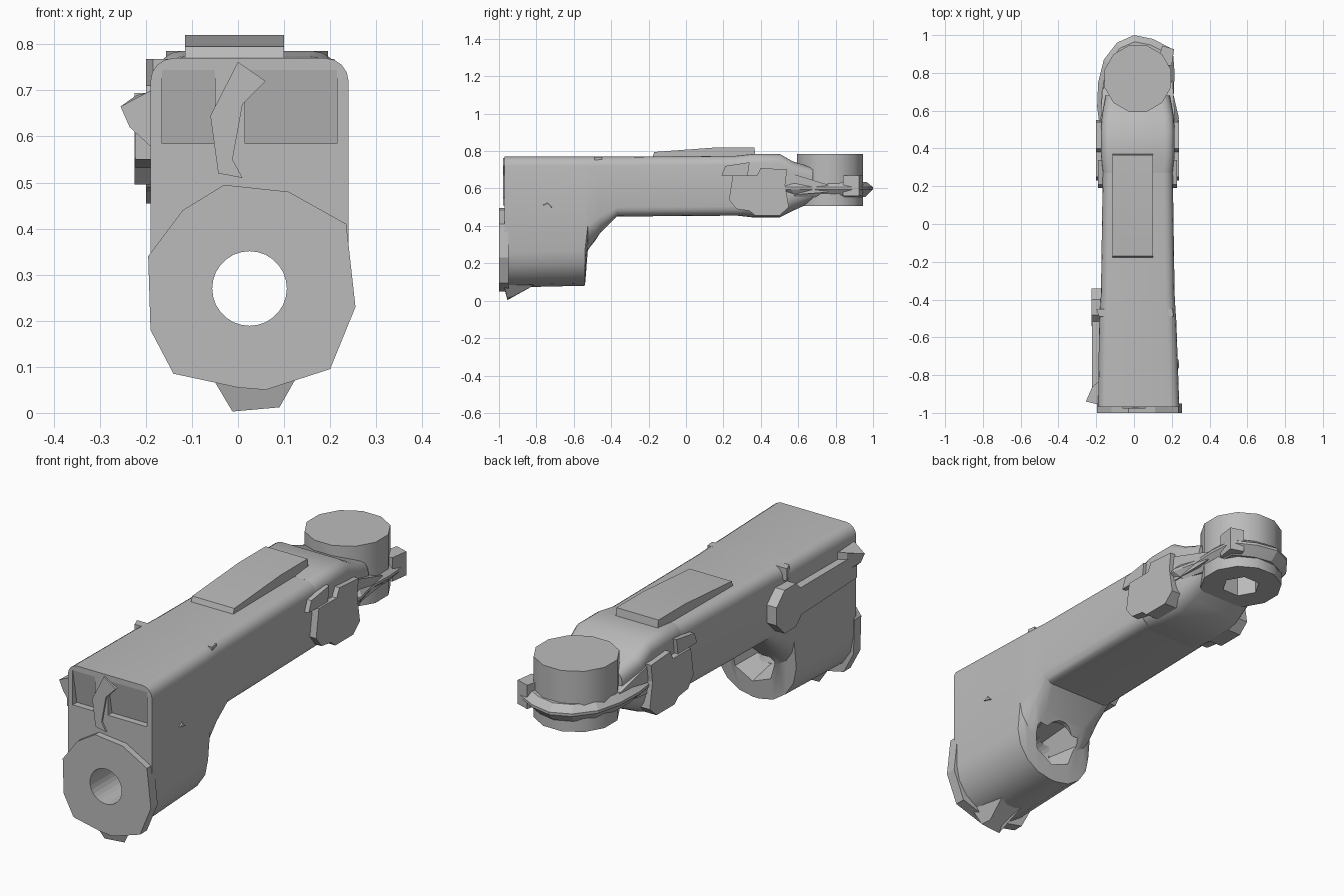
import bpy, bmesh, math
from mathutils import Vector

old = bpy.data.objects.get("Cube")
if old:
    bpy.data.objects.remove(old)

grey = bpy.data.materials.new("plain_grey")
grey.use_nodes = True
grey.diffuse_color = (0.5, 0.5, 0.5, 1)
grey.node_tree.nodes["Principled BSDF"].inputs["Base Color"].default_value = grey.diffuse_color


def loft(name, rings, helper=False, angle=32):
    """Skin a closed solid through rings of equal point count."""
    bm = bmesh.new()
    loops = [[bm.verts.new(p) for p in ring] for ring in rings]
    n = len(loops[0])
    for a, b in zip(loops, loops[1:]):
        for i in range(n):
            j = (i + 1) % n
            bm.faces.new((a[i], a[j], b[j], b[i]))
    bm.faces.new(loops[0])
    bm.faces.new(loops[-1])
    bmesh.ops.recalc_face_normals(bm, faces=bm.faces)
    mesh = bpy.data.meshes.new(name)
    bm.to_mesh(mesh)
    bm.free()
    mesh.materials.append(grey)
    obj = bpy.data.objects.new(name, mesh)
    bpy.context.collection.objects.link(obj)
    if helper:
        obj.hide_render = True
        obj.hide_set(True)
    else:
        bpy.ops.object.select_all(action="DESELECT")
        obj.select_set(True)
        bpy.context.view_layer.objects.active = obj
        bpy.ops.object.shade_smooth_by_angle(angle=math.radians(angle))
    return obj


def prism(name, pts, axis, lo, hi, **kw):
    """Extrude a 2D outline along one axis."""
    def place(p, t):
        c = list(p)
        c.insert(axis, t)
        return c
    return loft(name, [[place(p, t) for p in pts] for t in (lo, hi)], **kw)


def circle(cu, cv, r, n, turn=0.0):
    return [(cu + r * math.cos(turn + math.tau * i / n),
             cv + r * math.sin(turn + math.tau * i / n)) for i in range(n)]


def cut(obj, *cutters):
    for c in cutters:
        mod = obj.modifiers.new("cut", "BOOLEAN")
        mod.operation = "DIFFERENCE"
        mod.solver = "EXACT"
        mod.object = c


def section(y, x0, x1, z0, z1, r_low, r_top, steps=4):
    """Rounded cross-section at one station along the body."""
    corners = [(x1 - r_top, z1 - r_top, r_top, 0), (x0 + r_top, z1 - r_top, r_top, 1),
               (x0 + r_low, z0 + r_low, r_low, 2), (x1 - r_low, z0 + r_low, r_low, 3)]
    ring = []
    for cx, cz, r, q in corners:
        for i in range(steps + 1):
            a = (q + i / steps) * math.pi / 2
            ring.append((cx + r * math.cos(a), y, cz + r * math.sin(a)))
    return ring


# Main housing with the deep front end curving up into the long arm
body = loft("body", [
    section(-0.97, -0.19, 0.24, 0.07, 0.77, 0.19, 0.05),
    section(-0.54, -0.185, 0.225, 0.08, 0.77, 0.19, 0.05),
    section(-0.525, -0.185, 0.225, 0.26, 0.77, 0.14, 0.05),
    section(-0.46, -0.18, 0.22, 0.36, 0.77, 0.09, 0.05),
    section(-0.37, -0.175, 0.215, 0.45, 0.77, 0.05, 0.05),
    section(0.30, -0.165, 0.205, 0.455, 0.775, 0.05, 0.05),
])

# Barrel collar at the front, faceted
collar_outline = [(-.03, .495), (-.12, .44), (-.195, .34), (-.19, .18), (-.14, .085), (.0, .055),
                  (.06, .05), (.2, .095), (.255, .23), (.235, .41), (.11, .48)]
barrel_collar = prism("barrel_collar", collar_outline, 1, -1.0, -0.95, angle=10)

# Bore through the barrel, wider at the rear opening
bore = prism("bore_cutter", circle(0.025, 0.27, 0.081, 28), 1, -1.1, -0.3, helper=True)
rear_socket = loft("rear_socket_cutter", [
    [(x, y, z) for x, z in circle(0.025, 0.27, r, 7, 0.3)]
    for y, r in ((-0.66, 0.085), (-0.49, 0.125))], helper=True)

# Wedge pockets in the front face, deepest at the ledge
pockets = [prism("pocket_cutter", [(-1.0, .585), (-.94, .585), (-.971, .75), (-1.0, .75)],
                 0, lo, hi, helper=True) for lo, hi in ((-.165, -.05), (.015, .215))]
cut(body, bore, rear_socket, *pockets)
cut(barrel_collar, bore)

# Zigzag rib between the pockets
prism("front_rib", [(-.06, .645), (0, .762), (.06, .72), (.01, .67), (-.012, .55),
                    (.01, .51), (-.043, .52)], 1, -0.978, -0.94, angle=10)

# Pointed foot below the barrel
loft("barrel_foot", [
    [(-.07, -.98, .1), (.14, -.98, .1), (.1, -.78, .1), (-.03, -.78, .1)],
    [(-.012, -.955, .003), (.09, -.955, .012), (.07, -.92, .025), (.0, -.92, .025)]], angle=10)

# Raised plate on the top, sloping down to the front
prism("top_plate", [(-.185, .75), (.375, .75), (.365, .82), (.17, .82), (-.17, .795)],
      0, -.115, .10, angle=10)

# Side lever with a round pivot end and a flared tip
prism("lever_pivot", circle(-.44, .595, .108, 8, math.pi / 8), 0, -.225, -.15, angle=10)
prism("lever_arm", [(-.93, .55), (-.45, .53), (-.45, .66), (-.93, .66)], 0, -.222, -.15, angle=10)
loft("lever_tip", [
    [(-.17, -.96, .56), (-.17, -.82, .58), (-.17, -.82, .70), (-.17, -.96, .71)],
    [(-.235, -.94, .62), (-.22, -.86, .61), (-.22, -.86, .69), (-.255, -.94, .665)]], angle=10)

# Small nubs along the top edges and one on the flank
for x in (-.165, .175):
    prism("top_nub", [(x - .035, -.45), (x - .02, -.49), (x + .035, -.49), (x + .03, -.45)],
          2, .71, .768, angle=10)
loft("flank_nub", [
    [(.21, -.80, .52), (.21, -.70, .49), (.21, -.74, .54)],
    [(.238, -.76, .51), (.238, -.72, .50), (.238, -.74, .52)]], angle=10)

# Neck joining the arm to the rear hub
loft("neck", [
    section(0.27, -.165, .205, .455, .775, .06, .05),
    section(0.36, -.175, .215, .445, .785, .08, .05),
    section(0.50, -.175, .215, .445, .785, .08, .05),
    section(0.57, -.17, .21, .48, .745, .08, .05),
    section(0.68, -.15, .19, .53, .71, .07, .05),
])

# Side cheeks with notched edges around the neck
cheek = [(.23, .54), (.27, .49), (.34, .48), (.37, .455), (.50, .455), (.55, .50),
         (.53, .62), (.54, .70), (.40, .71), (.38, .67), (.25, .67)]
for name, lo, hi in (("right_cheek", -.20, -.12), ("left_cheek", .16, .238)):
    prism(name, cheek, 0, lo, hi, angle=10)
for name, lo, hi in (("right_step", -.19, -.12), ("left_step", .16, .228)):
    prism(name, [(.19, .67), (.33, .67), (.34, .74), (.21, .72)], 0, lo, hi, angle=10)

# Vertical rear hub with a recess underneath
hub = prism("rear_hub", circle(.02, .77, .182, 12, math.pi / 12), 2, .505, .785)
recess = prism("hub_recess_cutter", circle(.02, .77, .085, 6), 2, .45, .60, helper=True)
cut(hub, recess)

# Thin flange wrapped around the hub
flange = [(-.18, .50), (-.195, .62), (-.19, .75), (-.16, .87), (-.09, .96), (0, 1.0),
          (.10, .98), (.205, .925), (.215, .80), (.21, .68), (.238, .56), (.22, .50)]
hub_flange = loft("hub_flange", [
    [(.02 + (x - .02) * s, .75 + (y - .75) * s, z) for x, y in flange]
    for z, s in ((.555, .84), (.595, 1.0), (.607, 1.0), (.635, .86))], angle=15)
cut(hub_flange, recess)

# Lug at the rear corner and gussets from cheeks to hub
prism("rear_lug", [(.12, .84), (.20, .84), (.212, .925), (.15, .945)], 2, .56, .67, angle=10)
for side, x in ((-1, -.15), (1, .19)):
    loft("hub_gusset", [
        [(x - .03, .50, .56), (x + .03, .50, .56), (x + .03, .50, .70), (x - .03, .50, .70)],
        [(x - .015, .76, .58), (x + .015, .76, .58), (x + .015, .76, .62), (x - .015, .76, .62)]],
        angle=10)
